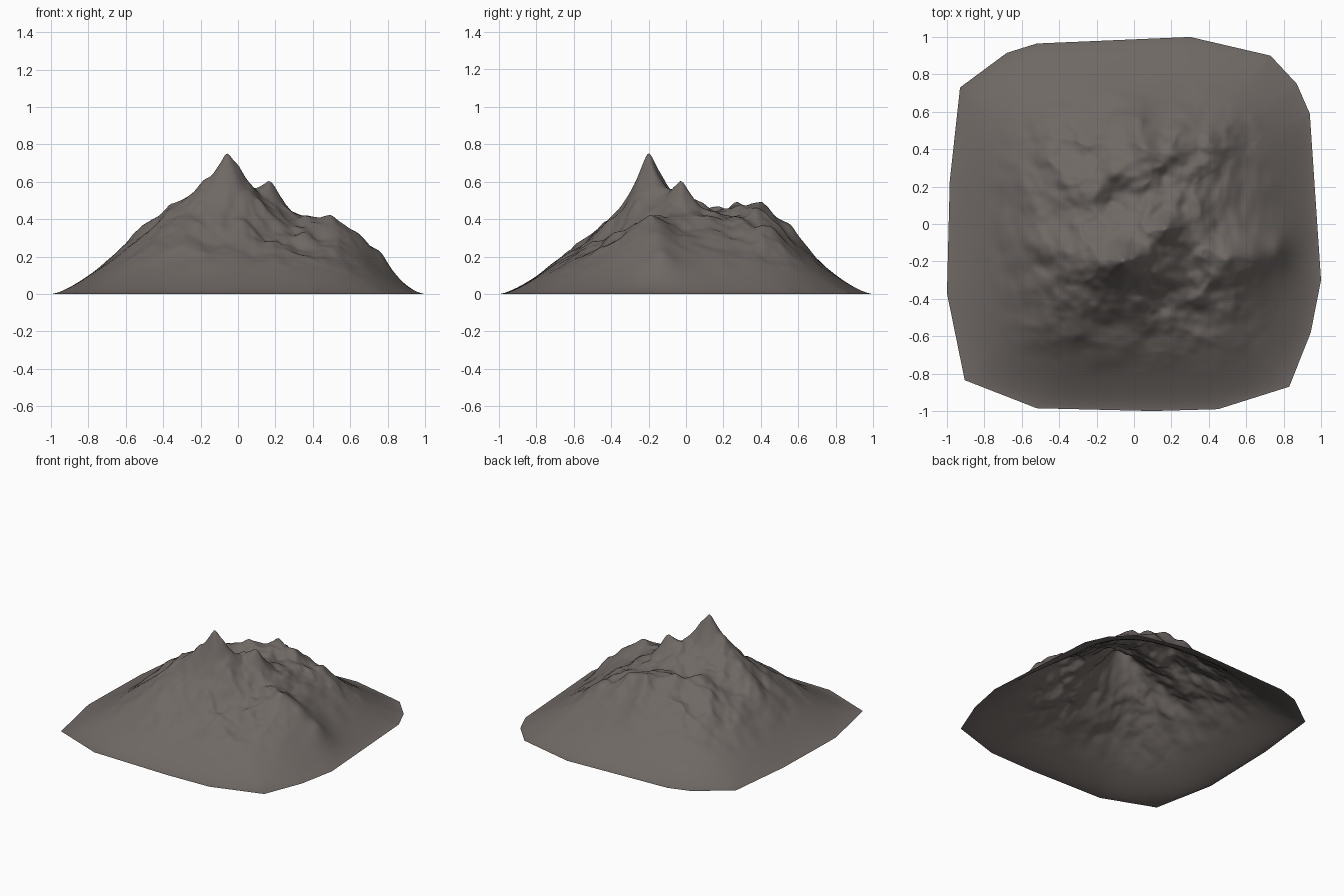
import bpy, bmesh, math
from mathutils import Vector, noise

# Ground outline, counter-clockwise from the right
OUTLINE = [(1.0, -0.3), (0.94, 0.59), (0.87, 0.75), (0.73, 0.9), (0.3, 1.0),
           (-0.52, 0.965), (-0.68, 0.915), (-0.93, 0.73), (-0.985, 0.23),
           (-1.0, -0.37), (-0.905, -0.835), (-0.52, -0.985), (0.1, -1.0),
           (0.45, -0.99), (0.83, -0.87), (0.945, -0.58)]
STEPS, RINGS = 16, 130

# Peaks, ridges and valleys: x, y, height, spread
FEATURES = [(-0.06, -0.2, 0.75, 0.10), (0.0, -0.19, 0.69, 0.07), (-0.2, -0.2, 0.59, 0.12),
            (-0.08, -0.34, 0.48, 0.11), (0.06, -0.08, 0.56, 0.09), (0.17, -0.02, 0.60, 0.10),
            (0.05, 0.13, 0.44, 0.10), (-0.12, 0.12, 0.40, 0.11), (-0.1, 0.28, 0.49, 0.11),
            (0.05, 0.41, 0.49, 0.10), (0.02, 0.57, 0.36, 0.11), (0.22, 0.36, 0.45, 0.12),
            (0.4, 0.45, 0.36, 0.12), (0.42, 0.26, 0.34, 0.12), (0.35, -0.12, 0.41, 0.12),
            (0.5, -0.19, 0.42, 0.12), (0.65, -0.17, 0.32, 0.11), (0.77, -0.13, 0.22, 0.09),
            (-0.36, -0.15, 0.48, 0.12), (-0.56, -0.1, 0.32, 0.13), (-0.35, 0.15, 0.40, 0.14),
            (-0.45, 0.36, 0.31, 0.13), (-0.28, -0.57, 0.28, 0.11), (-0.42, -0.42, 0.33, 0.12),
            (0.1, -0.5, 0.29, 0.13), (0.3, -0.42, 0.29, 0.13), (0.17, -0.24, 0.45, 0.11),
            (0.58, 0.12, 0.25, 0.13), (-0.2, -0.44, 0.38, 0.10)]
amps = [0.0] * len(FEATURES)


def side_distance(x, y, t):
    """0 in the middle, 1 on the outline, without creases inside."""
    rounded = (abs(x) ** 3.5 + abs(y) ** 3.5) ** (1 / 3.5)
    k = t ** 10
    return min(1.0, rounded * (1 - k) + t * k)


def bump(x, y, f):
    e = 0.2 * f[3]
    r = math.hypot(x - f[0], y - f[1])
    return math.exp(-(math.hypot(r, e) - e) / (0.9 * f[3]))


def height(x, y, t):
    d = side_distance(x, y, t)
    fade = 1 - d ** 4
    z = 0.43 * (1 - d * d) ** 1.5
    z += fade * sum(a * bump(x, y, f) for a, f in zip(amps, FEATURES))
    # craggy detail, strongest on the upper slopes
    rough = min(1.0, max(0.0, (0.8 - d) / 0.35))
    n = noise.fractal(Vector((x * 6, y * 6, 3.1)), 1.2, 2.0, 3)
    crag = 0.4 - abs(noise.fractal(Vector((x * 4, y * 4, 8.3)), 1.2, 2.0, 3))
    return max(0.0, z + rough * (0.035 * n + 0.045 * crag))


# Fit bump strengths so the surface passes through the features
for _ in range(50):
    for i, f in enumerate(FEATURES):
        amps[i] += 0.8 * (f[2] - height(f[0], f[1], 0))

# Mountain surface: rings from the outline in to the centre, open below
rim = []
for i, (ax, ay) in enumerate(OUTLINE):
    bx, by = OUTLINE[(i + 1) % len(OUTLINE)]
    for s in range(STEPS):
        u = s / STEPS
        rim.append((ax + (bx - ax) * u, ay + (by - ay) * u))

bm = bmesh.new()
rings = []
for r in range(1, RINGS + 1):
    t = r / RINGS
    rings.append([bm.verts.new((x * t, y * t, 0 if r == RINGS else height(x * t, y * t, t)))
                  for x, y in rim])
centre = bm.verts.new((0, 0, height(0, 0, 0)))
n = len(rim)
for i in range(n):
    j = (i + 1) % n
    bm.faces.new((centre, rings[0][i], rings[0][j]))
    for a, b in zip(rings, rings[1:]):
        bm.faces.new((a[i], b[i], b[j], a[j]))
for f in bm.faces:
    f.smooth = True

mesh = bpy.data.meshes.new("mountain")
bm.to_mesh(mesh)
bm.free()
mountain = bpy.data.objects.new("mountain", mesh)
bpy.context.collection.objects.link(mountain)

rock = bpy.data.materials.new("rock")
rock.diffuse_color = (0.16, 0.14, 0.13, 1)
mesh.materials.append(rock)
